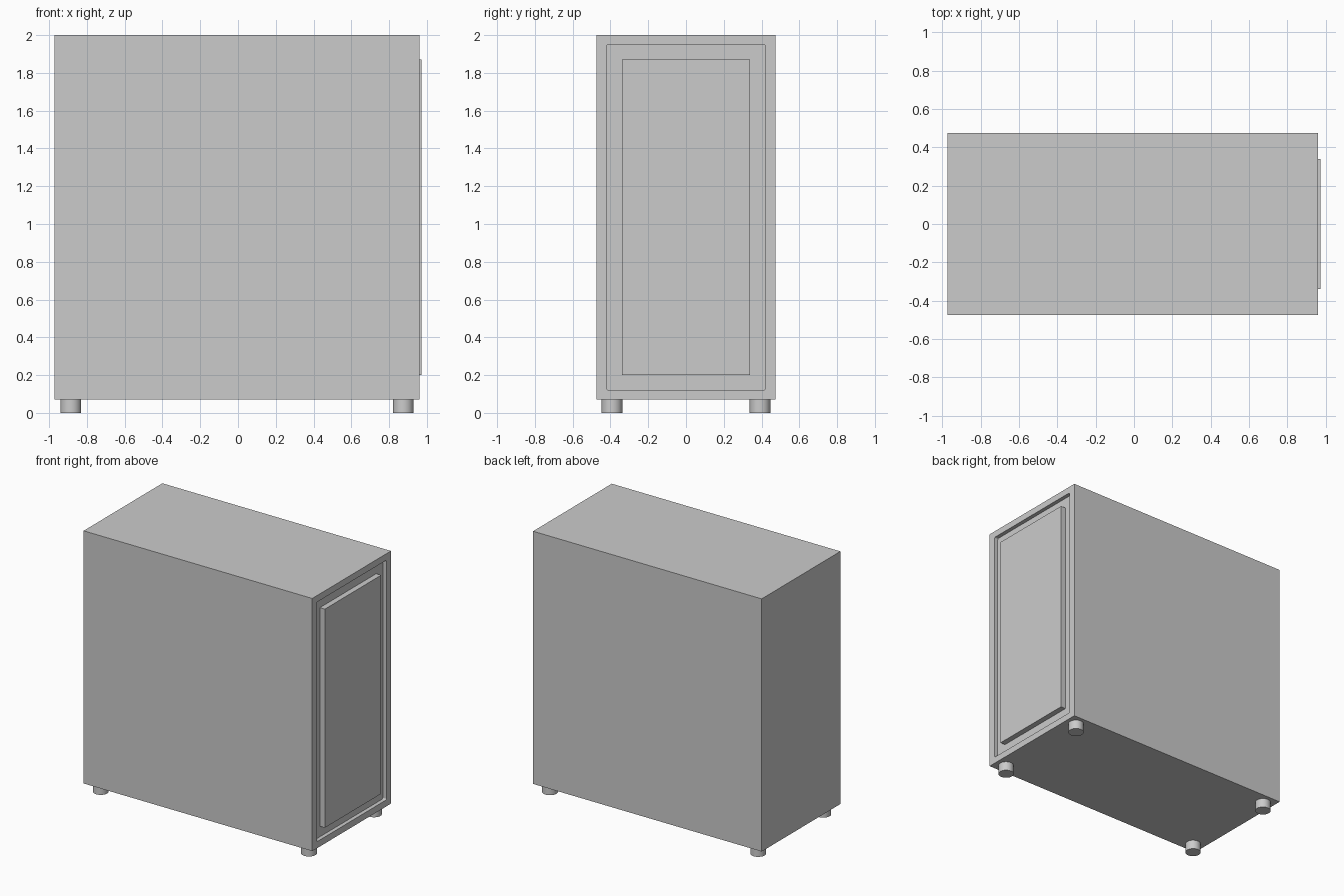
import bpy, bmesh

if "Cube" in bpy.data.objects:
    bpy.data.objects.remove(bpy.data.objects["Cube"])

def box(name, lo, hi, round_x=0.0):
    """Box between two corners; round_x rounds the edges running along x."""
    bm = bmesh.new()
    bmesh.ops.create_cube(bm, size=1)
    for v in bm.verts:
        v.co = [(a + b) / 2 + c * (b - a) for a, b, c in zip(lo, hi, v.co)]
    if round_x:
        edges = [e for e in bm.edges
                 if abs(e.verts[0].co.x - e.verts[1].co.x) > 1e-4]
        bmesh.ops.bevel(bm, geom=edges, offset=round_x, segments=4,
                        profile=0.5, affect='EDGES')
    me = bpy.data.meshes.new(name)
    bm.to_mesh(me)
    bm.free()
    ob = bpy.data.objects.new(name, me)
    bpy.context.collection.objects.link(ob)
    return ob

# Cabinet body with a shallow recess in its right end
body = box("cabinet_body", (-0.972, -0.475, 0.07), (0.96, 0.475, 2.0))
cutter = box("recess_cutter", (0.93, -0.42, 0.12), (1.1, 0.42, 1.95), 0.01)
cutter.hide_render = True
cutter.hide_set(True)
cut = body.modifiers.new("recess", 'BOOLEAN')
cut.operation = 'DIFFERENCE'
cut.solver = 'EXACT'
cut.object = cutter

# Raised panel standing in the recess
box("end_panel", (0.929, -0.34, 0.2), (0.972, 0.34, 1.87))

# Four short round feet
for x, xname in ((-0.885, "left"), (0.875, "right")):
    for y, yname in ((-0.392, "front"), (0.392, "back")):
        bpy.ops.mesh.primitive_cylinder_add(vertices=32, radius=0.055,
                                            depth=0.07, location=(x, y, 0.035))
        foot = bpy.context.object
        foot.name = f"{yname}_{xname}_foot"
        bpy.ops.object.shade_smooth_by_angle()
